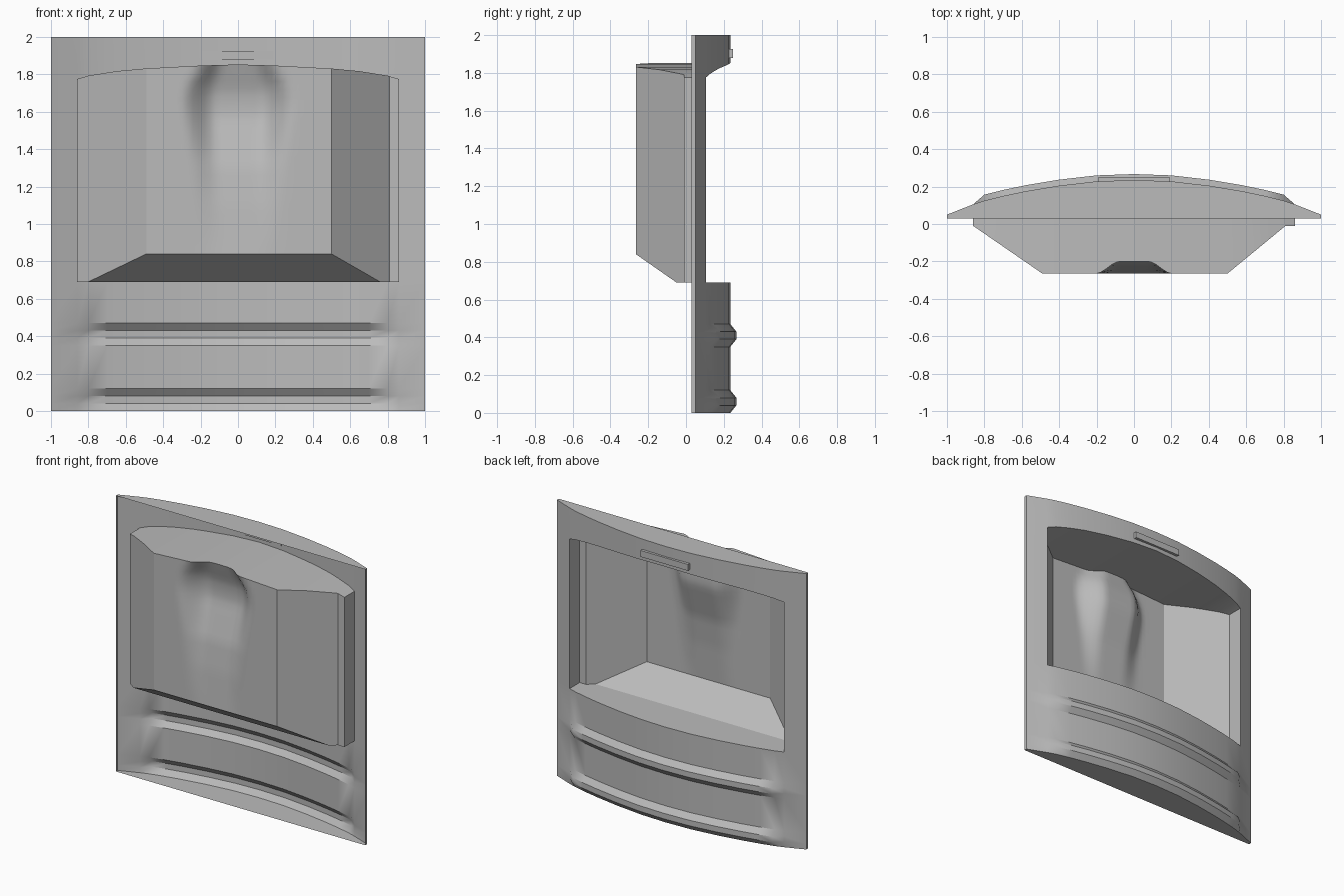
import bpy, bmesh

if "Cube" in bpy.data.objects:
    bpy.data.objects.remove(bpy.data.objects["Cube"])

grey = bpy.data.materials.new("cast_grey")
grey.diffuse_color = (0.5, 0.5, 0.5, 1)
grey.use_nodes = True
grey.node_tree.nodes["Principled BSDF"].inputs["Base Color"].default_value = grey.diffuse_color


def interp(table, t):
    for (a, va), (b, vb) in zip(table, table[1:]):
        if t <= b:
            return va + (vb - va) * max(0, t - a) / (b - a)
    return table[-1][1]


def build(name, faces, smooth=True):
    """Make one object from a list of polygons, welding shared points."""
    bm = bmesh.new()
    for f in faces:
        bm.faces.new([bm.verts.new(p) for p in f])
    bmesh.ops.remove_doubles(bm, verts=bm.verts, dist=0.0005)
    bmesh.ops.recalc_face_normals(bm, faces=bm.faces)
    me = bpy.data.meshes.new(name)
    bm.to_mesh(me)
    bm.free()
    me.materials.append(grey)
    ob = bpy.data.objects.new(name, me)
    bpy.context.collection.objects.link(ob)
    if smooth:
        bpy.ops.object.select_all(action='DESELECT')
        ob.select_set(True)
        bpy.context.view_layer.objects.active = ob
        bpy.ops.object.shade_smooth_by_angle(angle=0.5)
    return ob


def strips(rows):
    """Quads between successive rows of points."""
    return [(a[i], a[i + 1], b[i + 1], b[i])
            for a, b in zip(rows, rows[1:]) for i in range(len(a) - 1)]


# Bowed plan of the surround, arch of the opening, plan of the firebox
BOW = [(0, .235), (.2, .228), (.4, .205), (.58, .175), (.7, .15),
       (.8, .125), (.86, .105), (1, .05)]
ARCH = [(0, 1.853), (.2, 1.847), (.5, 1.831), (.65, 1.817), (.8, 1.793), (.86, 1.775)]
PLAN = [(-.86, -.01), (-.49, -.265), (.5, -.265), (.81, -.01), (.86, -.01)]
SILL, BACK_Y, REAR = .69, -.265, .03


def bow(x):
    return interp(BOW, abs(x))


def arch(x):
    return interp(ARCH, abs(x))


half = [x for x, _ in BOW]
xs = [-x for x in reversed(half[1:])] + half
mid = [x for x in xs if abs(x) < .9]

# Surround: lower panel with two pressed ribs
RIBS = [(0, 0), (.04, .032), (.08, .032), (.12, 0), (.35, 0),
        (.39, .032), (.43, .032), (.47, 0), (SILL, 0)]


def rib_fade(x):
    return interp([(0, 1), (.8, 1), (.86, 0)], abs(x))


faces = strips([[(x, bow(x) + d * rib_fade(x), z) for x in xs] for z, d in RIBS])
# Header above the opening and the side stiles
faces += strips([[(x, bow(x), arch(x)) for x in mid], [(x, bow(x), 2) for x in mid]])
for s in (-1, 1):
    faces += strips([[(s * x, bow(x), z) for x in (.86, 1)] for z in (SILL, arch(.86), 2)])
    faces += strips([[(s, y, z) for y in (.05, REAR)]
                     for z in [r[0] for r in RIBS] + [arch(.86), 2]])
# Top and bottom caps
for z in (0, 2):
    faces += strips([[(x, bow(x), z) for x in xs], [(x, REAR, z) for x in xs]])
build("surround", faces)


# Back wall with a smooth inward bulge below the ceiling
def bulge(x, z):
    depth = interp([(.84, 0), (1.1, .02), (1.3, .045), (1.45, .085),
                    (1.58, .12), (1.7, .115), (1.85, .065)], z)
    width = interp([(.84, .22), (1.3, .26), (1.65, .31), (1.75, .29), (1.85, .2)], z)
    t = min(1, max(0, (width - abs(x)) / (width * .62)))
    return depth * t * t * (3 - 2 * t)


cols = [-.49] + [i * .03 for i in range(-12, 13)] + [.5]
back = []
for i in range(25):
    row = []
    for x in cols:
        z = .84 + (arch(x) - .84) * i / 24
        row.append((x, BACK_Y + bulge(x, z), z))
    back.append(row)
build("back_wall", strips(back))

# Firebox ceiling follows the arch from the header to the back wall
top_xs = sorted(set(mid + cols + [-.65, .65, .81]))


def wall_y(x):
    return interp(PLAN, x) + (bulge(x, arch(x)) if abs(x) < .48 else 0)


build("ceiling", strips([[(x, bow(x), arch(x)) for x in top_xs],
                         [(x, wall_y(x), arch(x)) for x in top_xs]]))

# Slanted side walls; the right one has a small step near the front
walls = []
for lo, hi, foot in ((-.86, -.49, -.802), (.5, .81, .761)):
    tops = [(x, interp(PLAN, x), arch(x)) for x in top_xs if lo <= x <= hi]
    if lo < 0:
        base = [(-.49, BACK_Y, .84), (foot, -.05, SILL), (-.86, -.01, SILL)]
    else:
        base = [(.81, -.01, SILL), (foot, -.05, SILL), (.5, BACK_Y, .84)]
    walls.append(tops + base)
walls.append([(.81, -.01, SILL), (.86, -.01, SILL), (.86, -.01, arch(.86)), (.81, -.01, arch(.81))])
for s in (-.86, .86):
    walls.append([(s, -.01, SILL), (s, bow(s), SILL), (s, bow(s), arch(s)), (s, -.01, arch(s))])
build("side_walls", walls, False)

# Hearth floor: flat front part and a slope up to the back wall
floor = [[(x, bow(x), SILL) for x in mid]
         + [(.86, -.01, SILL), (.81, -.01, SILL), (.761, -.05, SILL),
            (-.802, -.05, SILL), (-.86, -.01, SILL)],
         [(-.802, -.05, SILL), (.761, -.05, SILL), (.5, BACK_Y, .84), (-.49, BACK_Y, .84)]]
build("hearth_floor", floor, False)

# Handle bar on the header
bpy.ops.mesh.primitive_cube_add(size=1, location=(0, .237, 1.903))
handle = bpy.context.object
handle.name = "handle"
handle.scale = (.38, .026, .046)
handle.data.materials.append(grey)
